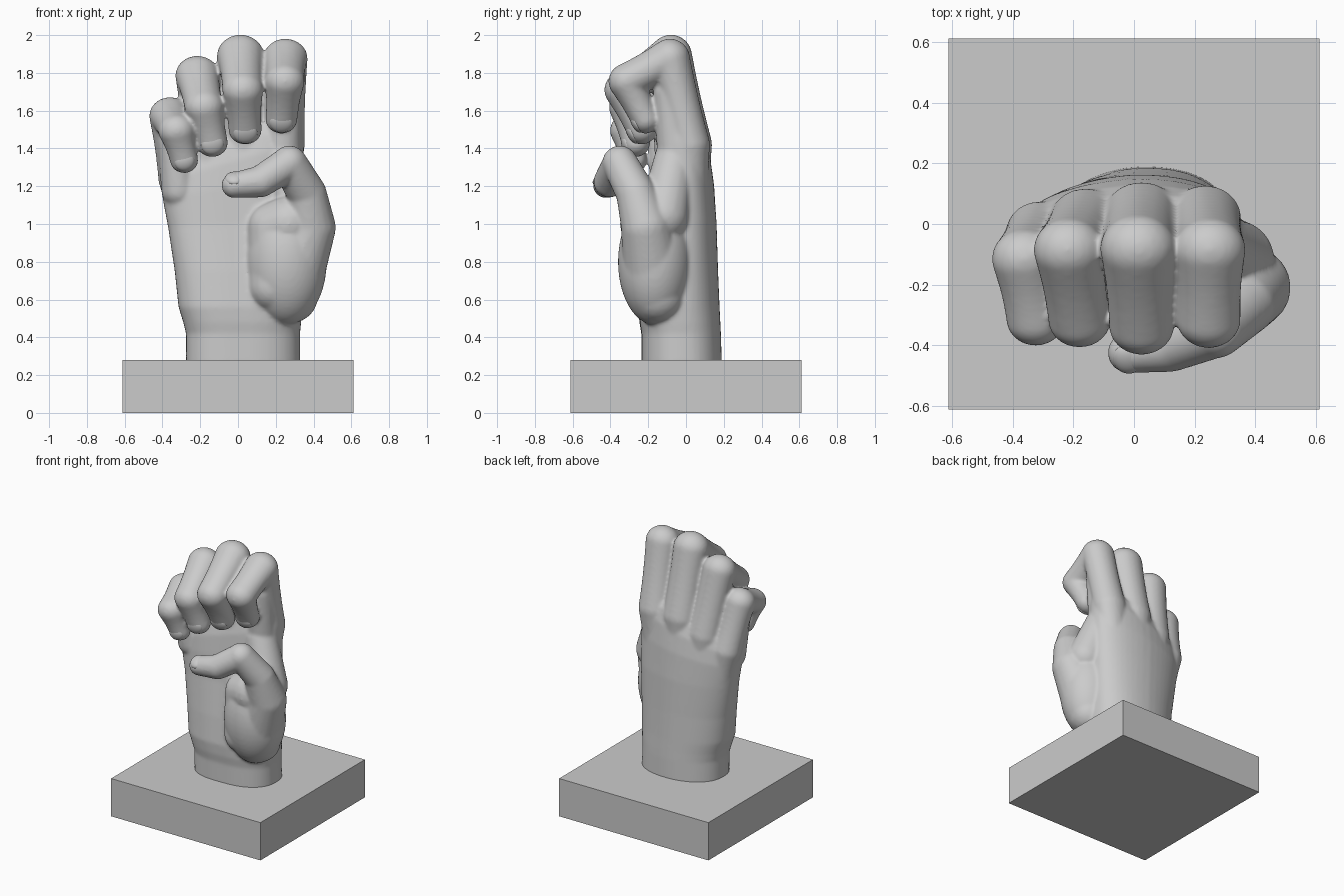
import bpy, bmesh, math
from mathutils import Vector, Matrix

if "Cube" in bpy.data.objects:
    bpy.data.objects.remove(bpy.data.objects["Cube"])

GREY = (0.6, 0.6, 0.6, 1)
mat = bpy.data.materials.new("plaster grey")
mat.use_nodes = True
mat.diffuse_color = GREY
mat.node_tree.nodes["Principled BSDF"].inputs["Base Color"].default_value = GREY


def finish(bm, name):
    """Turn a bmesh into a scene object with the plaster material."""
    bmesh.ops.recalc_face_normals(bm, faces=bm.faces)
    me = bpy.data.meshes.new(name)
    bm.to_mesh(me)
    bm.free()
    me.materials.append(mat)
    ob = bpy.data.objects.new(name, me)
    bpy.context.collection.objects.link(ob)
    return ob


def ball(bm, centre, size, detail=3):
    m = Matrix.Translation(centre) @ Matrix.Diagonal((*size, 1))
    bmesh.ops.create_icosphere(bm, subdivisions=detail, radius=1, matrix=m)


def limb(bm, joints, waist=0.0, widen=1.0):
    """Chain of closely spaced balls through (x, y, z, radius) joints."""
    for a, b in zip(joints, joints[1:]):
        pa, pb = Vector(a[:3]), Vector(b[:3])
        n = max(2, math.ceil((pb - pa).length / 0.018))
        for i in range(n + 1):
            t = i / n
            r = a[3] + (b[3] - a[3]) * t - waist * math.sin(math.pi * t)
            ball(bm, pa.lerp(pb, t), (r * widen, r, r))


def palm(bm, sections, sides=48, power=0.85):
    """Loft of rounded sections: z, x range, y range, slope along x."""
    rings = []
    for z, x0, x1, y0, y1, slope in sections:
        ring = []
        for i in range(sides):
            a = math.tau * i / sides
            c, s = math.cos(a), math.sin(a)
            x = (x0 + x1) / 2 + (x1 - x0) / 2 * math.copysign(abs(c) ** power, c)
            y = (y0 + y1) / 2 + (y1 - y0) / 2 * math.copysign(abs(s) ** power, s)
            y -= 0.1 * max(0, -x)
            ring.append(bm.verts.new((x, y, z + slope * x)))
        rings.append(ring)
    for lo, hi in zip(rings, rings[1:]):
        for i in range(sides):
            j = (i + 1) % sides
            bm.faces.new((lo[i], lo[j], hi[j], hi[i]))
    bm.faces.new(rings[0][::-1])
    bm.faces.new(rings[-1])


# Square plinth
bm = bmesh.new()
bmesh.ops.create_cube(bm, size=1, matrix=Matrix.Translation((0, 0, 0.14))
                      @ Matrix.Diagonal((1.225, 1.225, 0.28, 1)))
finish(bm, "plinth")

# Each finger: palm bone, knuckle, middle joint, end joint, tip
fingers = {
    "index": [(0.2, 0.02, 1.1, 0.1), (0.235, 0.02, 1.42, 0.108),
              (0.251, -0.085, 1.875, 0.107), (0.247, -0.315, 1.755, 0.096),
              (0.23, -0.215, 1.555, 0.077)],
    "middle": [(0.03, 0.03, 1.1, 0.1), (0.025, 0.025, 1.42, 0.114),
               (0.013, -0.08, 1.89, 0.113), (0.025, -0.335, 1.71, 0.098),
               (0.038, -0.235, 1.5, 0.08)],
    "ring": [(-0.13, 0.02, 1.0, 0.1), (-0.16, 0.01, 1.33, 0.108),
             (-0.215, -0.085, 1.785, 0.106), (-0.18, -0.315, 1.62, 0.094),
             (-0.137, -0.265, 1.43, 0.076)],
    "little": [(-0.25, -0.01, 0.95, 0.09), (-0.312, -0.025, 1.24, 0.1),
               (-0.36, -0.115, 1.572, 0.1), (-0.325, -0.315, 1.495, 0.088),
               (-0.285, -0.275, 1.337, 0.068)],
}

# Hand: wrist, palm, thumb and fingers fused into one smooth skin
bm = bmesh.new()
palm(bm, [
    (0.25, -0.275, 0.33, -0.235, 0.19, 0),
    (0.42, -0.275, 0.328, -0.235, 0.185, 0),
    (0.48, -0.29, 0.335, -0.245, 0.182, 0),
    (0.56, -0.315, 0.34, -0.25, 0.178, 0),
    (0.75, -0.335, 0.345, -0.23, 0.17, 0),
    (1.0, -0.37, 0.35, -0.195, 0.163, 0.05),
    (1.2, -0.4, 0.35, -0.18, 0.15, 0.15),
    (1.34, -0.405, 0.348, -0.165, 0.13, 0.28),
    (1.43, -0.395, 0.338, -0.14, 0.1, 0.32),
    (1.49, -0.36, 0.31, -0.11, 0.05, 0.35),
])
for joints in fingers.values():
    limb(bm, joints, 0.005, 1.11)
    # Fleshy pad on the palm side of the first finger bone
    x, y, z, r = joints[1]
    x2, y2, z2, r2 = joints[2]
    limb(bm, [(x, y - 0.07, z - 0.06, r * 0.95),
              (x + (x2 - x) * 0.6, (y + y2) / 2 - 0.05, z + (z2 - z) * 0.6, r2 * 0.85)])

# Thumb with its fleshy base and the web towards the index finger
ball(bm, (0.255, -0.165, 0.8), (0.215, 0.195, 0.335), 4)
limb(bm, [(0.28, -0.15, 0.62, 0.145), (0.19, -0.19, 0.67, 0.14),
          (0.185, -0.18, 0.98, 0.135), (0.27, -0.2, 1.0, 0.15)])
limb(bm, [(0.29, -0.17, 0.72, 0.165), (0.385, -0.21, 0.98, 0.134),
          (0.365, -0.265, 1.16, 0.105), (0.272, -0.35, 1.322, 0.094)])
limb(bm, [(0.272, -0.35, 1.322, 0.092), (0.12, -0.405, 1.225, 0.085),
          (-0.02, -0.425, 1.205, 0.068)])
limb(bm, [(0.235, -0.06, 1.34, 0.11), (0.33, -0.12, 1.04, 0.135)])

hand = finish(bm, "hand")
remesh = hand.modifiers.new("fuse", 'REMESH')
remesh.mode = 'VOXEL'
remesh.voxel_size = 0.01
remesh.use_smooth_shade = True
smooth = hand.modifiers.new("soften", 'SMOOTH')
smooth.factor = 0.5
smooth.iterations = 10


# Fingernails: shallow domes set into the outside of each tip
def nail(name, joint, tip, facing):
    along = (Vector(tip[:3]) - Vector(joint[:3])).normalized()
    out = Vector(facing)
    out = (out - along * out.dot(along)).normalized()
    side = along.cross(out)
    r = tip[3]
    centre = Vector(tip[:3]) + out * (r - 0.027) - along * r * 0.05
    m = Matrix((side, along, out)).transposed().to_4x4()
    m = Matrix.Translation(centre) @ m @ Matrix.Diagonal((r * 0.8, r * 0.75, 0.028, 1))
    bm = bmesh.new()
    bmesh.ops.create_uvsphere(bm, u_segments=32, v_segments=16, radius=1, matrix=m)
    for f in bm.faces:
        f.smooth = True
    finish(bm, name)


for name, joints in fingers.items():
    nail(name + "_nail", joints[-2], joints[-1], (0, -1, 0))
nail("thumb_nail", (0.12, -0.405, 1.225), (-0.02, -0.425, 1.205, 0.068), (0, -0.5, 0.85))
